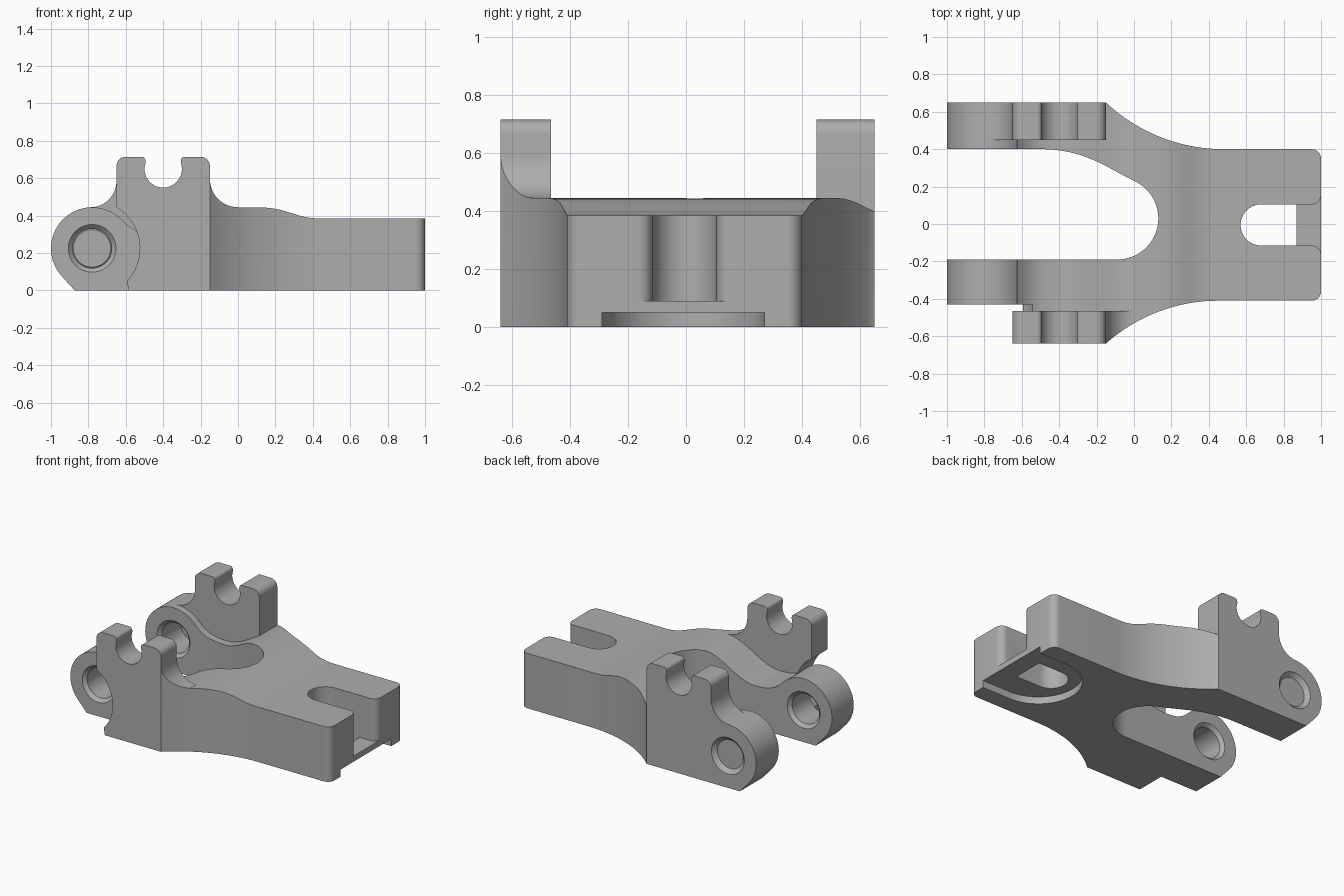
import bpy, bmesh, math
from mathutils import Vector, Matrix
from mathutils.geometry import interpolate_bezier

cube = bpy.data.objects.get("Cube")
if cube:
    bpy.data.objects.remove(cube, do_unlink=True)

metal = bpy.data.materials.new("plain grey")
metal.use_nodes = True
GREY = (0.42, 0.42, 0.42, 1)
metal.diffuse_color = GREY
metal.node_tree.nodes["Principled BSDF"].inputs["Base Color"].default_value = GREY


def arc(cx, cy, r, a0, a1, n=12):
    angles = [math.radians(a0 + (a1 - a0) * i / n) for i in range(n + 1)]
    return [(cx + r * math.cos(a), cy + r * math.sin(a)) for a in angles]


def bez(p0, c0, c1, p1, n=14):
    pts = interpolate_bezier(*[Vector((*p, 0)) for p in (p0, c0, c1, p1)], n)
    return [(p.x, p.y) for p in pts]


def prism(name, profile, lo, hi, axis="Z"):
    """Extrude a closed profile along z (plan) or along y (side)."""
    bm = bmesh.new()
    place = (lambda a, b: (a, b, lo)) if axis == "Z" else (lambda a, b: (a, lo, b))
    clean = [p for i, p in enumerate(profile)
             if math.dist(p, profile[i - 1]) > 1e-4]
    face = bm.faces.new([bm.verts.new(place(*p)) for p in clean])
    ext = bmesh.ops.extrude_face_region(bm, geom=[face])
    move = (0, 0, hi - lo) if axis == "Z" else (0, hi - lo, 0)
    bmesh.ops.translate(bm, vec=move,
                        verts=[v for v in ext["geom"] if isinstance(v, bmesh.types.BMVert)])
    return finish(name, bm)


def cone(name, x, y, z, r_front, r_back, depth):
    bm = bmesh.new()
    bmesh.ops.create_cone(bm, cap_ends=True, segments=48, radius1=r_back,
                          radius2=r_front, depth=depth,
                          matrix=Matrix.Translation((x, y, z)) @ Matrix.Rotation(math.pi / 2, 4, "X"))
    return finish(name, bm)


def finish(name, bm):
    bmesh.ops.recalc_face_normals(bm, faces=bm.faces)
    mesh = bpy.data.meshes.new(name)
    bm.to_mesh(mesh)
    bm.free()
    mesh.materials.append(metal)
    ob = bpy.data.objects.new(name, mesh)
    bpy.context.collection.objects.link(ob)
    return ob


def combine(target, tool, operation):
    mod = target.modifiers.new(operation, "BOOLEAN")
    mod.operation, mod.object, mod.solver = operation, tool, "EXACT"
    bpy.context.view_layer.objects.active = target
    bpy.ops.object.modifier_apply(modifier=mod.name)
    bpy.data.objects.remove(tool, do_unlink=True)


LUG = (-0.78, 0.225)

# Side outline: round lug, dipped arm, shoulder, flat tongue
side = [(-0.873, 0), (1.1, 0), (1.1, 0.385)]
side += bez((0.44, 0.385), (0.3, 0.385), (0.27, 0.445), (0.1, 0.445))
side += bez((0.02, 0.445), (-0.15, 0.445), (-0.25, 0.295), (-0.4, 0.295))
side += bez((-0.4, 0.295), (-0.5, 0.295), (-0.55, 0.305), (-0.624, 0.381))
side += arc(*LUG, 0.22, 45, 222, 30)
body = prism("fork_lever", side, -0.8, 0.8, "Y")

# Notched ears
notch = arc(-0.20, 0.665, 0.05, 0, 90, 8) + arc(-0.285, 0.695, 0.02, 90, 180, 6)
notch += arc(-0.40, 0.65, 0.10, 20, -200, 28) + arc(-0.515, 0.695, 0.02, 0, 90, 6)
notch += arc(-0.60, 0.665, 0.05, 90, 180, 8)
front_ear = [(-0.65, 0.1), (0, 0.1)] + arc(0, 0.595, 0.15, 270, 180) + notch
back_ear = [(-0.79, 0.1), (-0.15, 0.1)] + notch + arc(-0.79, 0.585, 0.14, 0, -90)
combine(body, prism("front_ear", front_ear, -0.75, -0.465, "Y"), "UNION")
combine(body, prism("back_ear", back_ear, 0.45, 0.75, "Y"), "UNION")

# Plan outline: two arms around a throat, flared shoulders, tongue
plan = [(-1.1, -0.43), (-0.65, -0.43), (-0.65, -0.64)]
plan += arc(0.45, -1.31, 0.9, 131.8, 90, 18)
plan += arc(0.95, -0.36, 0.05, -90, 0, 8) + arc(0.95, 0.35, 0.05, 0, 90, 8)
plan += arc(0.48, 1.32, 0.92, 270, 226.8, 18)
plan += [(-0.15, 0.65), (-1.1, 0.65), (-1.1, 0.40)]
plan += bez((-0.48, 0.40), (-0.25, 0.395), (-0.13, 0.29), (0.0, 0.232))
plan += arc(-0.09, 0.03, 0.22, 62, -90, 28) + [(-1.1, -0.19)]
combine(body, prism("plan_outline", plan, -0.2, 1, "Z"), "INTERSECT")

# Clearance around the front lug
relief = [(-1.2, -0.1), (-0.585, -0.1), (-0.585, 0)] + arc(*LUG, 0.255, -43, 90, 24)
relief += [(-1.2, 0.48)]
combine(body, prism("lug_relief", relief, -0.9, -0.43, "Y"), "DIFFERENCE")

# Slot in the tongue, leaving a thin bridge at its mouth
slot_end = arc(0.68, -0.005, 0.11, 90, 270, 20)
mouth = arc(0.95, -0.165, 0.05, 90, 0, 8) + [(1.1, -0.165), (1.1, 0.155)]
mouth += arc(0.95, 0.155, 0.05, 0, -90, 8)
combine(body, prism("slot", slot_end + mouth, 0.09, 0.9), "DIFFERENCE")
inner = slot_end + [(0.87, -0.115), (0.87, 0.105)]
combine(body, prism("slot_inner", inner, -0.1, 0.2), "DIFFERENCE")

# Shallow pocket under the tongue
pocket = arc(0.78, -0.01, 0.28, 90, 270, 32) + [(1.1, -0.29), (1.1, 0.27)]
combine(body, prism("pocket", pocket, -0.1, 0.05), "DIFFERENCE")

# Pivot holes with chamfered rims on every arm face
combine(body, cone("pivot_hole", LUG[0], 0, LUG[1], 0.105, 0.105, 2), "DIFFERENCE")
for y, outward in ((-0.43, -1), (-0.19, 1), (0.40, -1), (0.65, 1)):
    radii = (0.13, 0.1) if outward < 0 else (0.1, 0.13)
    combine(body, cone("rim", LUG[0], y - outward * 0.0125, LUG[1], *radii, 0.03), "DIFFERENCE")

bpy.ops.object.select_all(action="DESELECT")
body.select_set(True)
bpy.context.view_layer.objects.active = body
bpy.ops.object.shade_smooth_by_angle(angle=math.radians(30))
